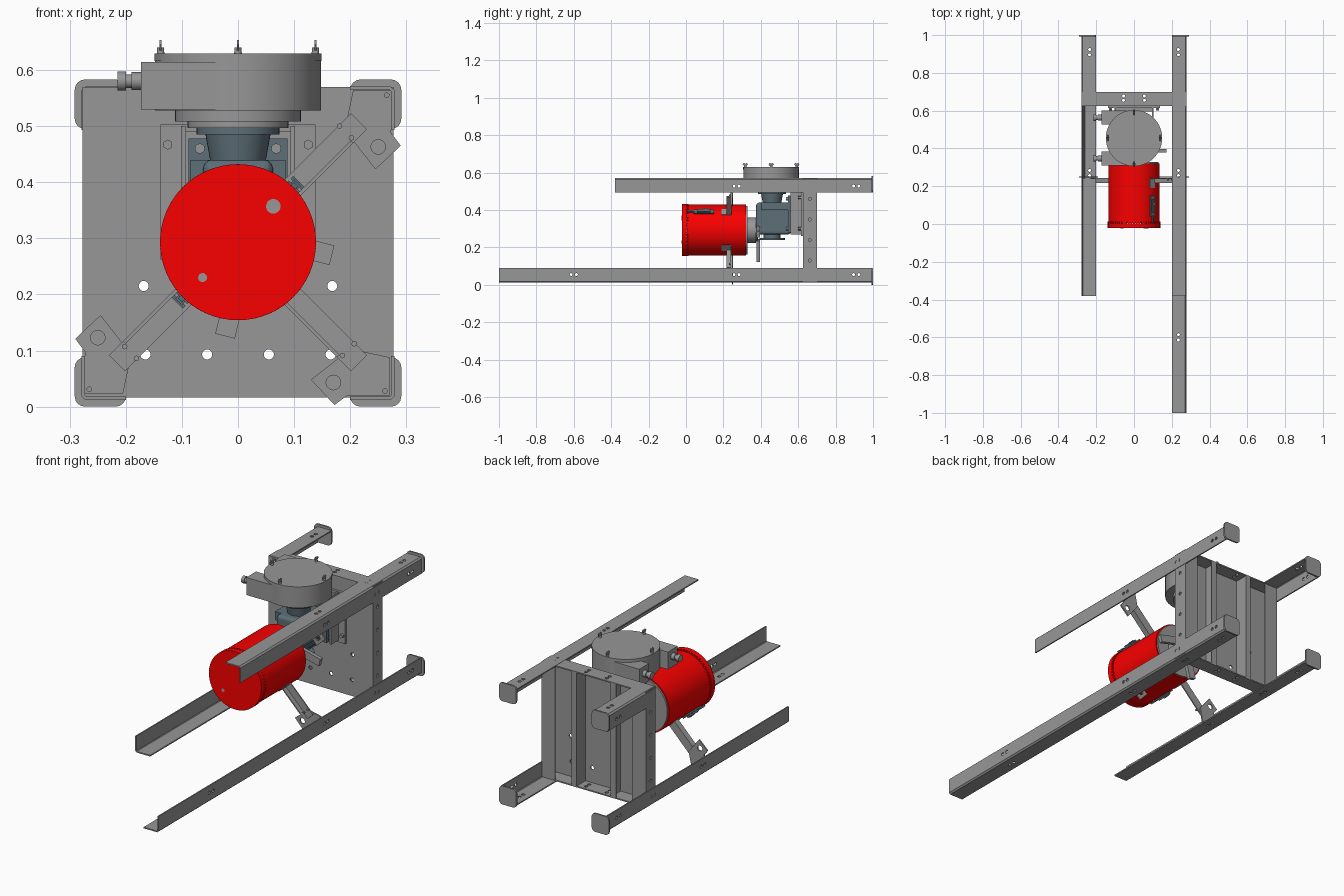
import bpy, bmesh
from math import sin, cos, pi, radians
from mathutils import Vector, Matrix

if "Cube" in bpy.data.objects:
    bpy.data.objects.remove(bpy.data.objects["Cube"])

MZ = 0.293  # motor axis height


def material(name, col):
    m = bpy.data.materials.new(name)
    m.diffuse_color = (*col, 1)
    m.use_nodes = True
    m.node_tree.nodes["Principled BSDF"].inputs["Base Color"].default_value = m.diffuse_color
    return m


RED = material("red_paint", (0.95, 0.0, 0.0))
BLUE = material("blue_grey_casting", (0.11, 0.16, 0.19))
GREY = material("dark_grey_steel", (0.31, 0.31, 0.31))


def finish(name, bm, mat=None, smooth=False):
    bmesh.ops.recalc_face_normals(bm, faces=bm.faces)
    me = bpy.data.meshes.new(name)
    bm.to_mesh(me)
    bm.free()
    ob = bpy.data.objects.new(name, me)
    bpy.context.collection.objects.link(ob)
    me.materials.append(mat or GREY)
    if smooth:
        bpy.ops.object.select_all(action='DESELECT')
        bpy.context.view_layer.objects.active = ob
        ob.select_set(True)
        bpy.ops.object.shade_smooth_by_angle(angle=radians(30))
    return ob


def add_box(bm, x, y, z, mtx=Matrix()):
    c = Vector(((x[0] + x[1]) / 2, (y[0] + y[1]) / 2, (z[0] + z[1]) / 2))
    s = (abs(x[1] - x[0]), abs(y[1] - y[0]), abs(z[1] - z[0]), 1)
    bmesh.ops.create_cube(bm, size=1, matrix=mtx @ Matrix.Translation(c) @ Matrix.Diagonal(s))


def boxes(name, items, mat=None, mtx=Matrix()):
    bm = bmesh.new()
    for x, y, z in items:
        add_box(bm, x, y, z, mtx)
    return finish(name, bm, mat)


ROT = {'x': Matrix.Rotation(pi / 2, 4, 'Y'), 'y': Matrix.Rotation(-pi / 2, 4, 'X'), 'z': Matrix()}


def add_cyl(bm, axis, c, a, b, r, r2=None, n=24):
    # c holds the two coordinates across the axis, a..b the span along it
    mid = (a + b) / 2
    p = {'x': (mid, c[0], c[1]), 'y': (c[0], mid, c[1]), 'z': (c[0], c[1], mid)}[axis]
    bmesh.ops.create_cone(bm, cap_ends=True, segments=n, radius1=r, radius2=r if r2 is None else r2,
                          depth=b - a, matrix=Matrix.Translation(p) @ ROT[axis])


def cyls(name, items, mat=None, n=24):
    bm = bmesh.new()
    for it in items:
        add_cyl(bm, *it, n=n)
    return finish(name, bm, mat, True)


def prism(name, pts, y0, y1, mat=None):
    # outline in x, z extruded along y
    bm = bmesh.new()
    f = bm.faces.new([bm.verts.new((x, y0, z)) for x, z in pts])
    new = bmesh.ops.extrude_face_region(bm, geom=[f])['geom']
    bmesh.ops.translate(bm, vec=(0, y1 - y0, 0), verts=[v for v in new if isinstance(v, bmesh.types.BMVert)])
    bm.faces.ensure_lookup_table()
    return finish(name, bm, mat)


def drill(ob, holes, n=12):
    cut = cyls("hole_cutter", holes, n=n)
    m = ob.modifiers.new("holes", 'BOOLEAN')
    m.operation, m.object, m.solver = 'DIFFERENCE', cut, 'EXACT'
    bpy.context.view_layer.objects.active = ob
    bpy.ops.object.modifier_apply(modifier=m.name)
    bpy.data.objects.remove(cut)


# Angle-section rails with rounded end caps
def rail(name, sx, top, y0):
    mir = lambda z: 0.583 - z if top else z
    prof = [(.2, .012), (.272, .012), (.279, .019), (.279, .09), (.273, .09), (.273, .021), (.27, .018), (.2, .018)]
    ob = prism(name, [(sx * x, mir(z)) for x, z in prof], y0, .998)
    ys = [y for y in (-.97, -.6, .27, .65, .91) if y > y0 + .03]
    holes = []
    for y in ys:
        for d in (-.014, .014):
            holes.append(('x', (y + d, mir(.055)), sx * .276 - .02, sx * .276 + .02, .008))
            holes.append(('z', (sx * .235, y + d), mir(.015) - .02, mir(.015) + .02, .008))
    drill(ob, holes)
    cap = []
    for cx, cz, a0 in ((.273, .018, -90), (.273, .07, 0), (.218, .07, 90), (.218, .018, 180)):
        for k in range(5):
            a = radians(a0 + k * 22.5)
            cap.append((sx * (cx + .018 * cos(a)), mir(cz + .018 * sin(a))))
    prism(name + "_end_cap", cap, .992, 1.0)


rail("lower_right_rail", 1, False, -1)
rail("lower_left_rail", -1, False, -.38)
rail("upper_right_rail", 1, True, -.38)
rail("upper_left_rail", -1, True, .63)

# Back panel: pan with flanges, lips and stiffening ribs
plate = boxes("back_plate", [((-.277, .277), (.626, .632), (.016, .57))])
drill(plate, [('y', (s * x, z), .6, .66, .009)
              for s in (-1, 1) for x, z in ((.168, .215), (.055, .093), (.165, .093))], 20)
top = boxes("top_flange", [((-.277, .277), (.632, .7), (.564, .57))])
bot = boxes("bottom_flange", [((-.277, .277), (.632, .7), (.016, .022))])
for ob, z in ((top, .567), (bot, .019)):
    drill(ob, [('z', (x, y), z - .02, z + .02, .008) for x in (-.055, .055) for y in (.655, .678)])
for s, side in ((-1, "left"), (1, "right")):
    f = boxes(side + "_flange", [((s * .271, s * .277), (.632, .7), (.022, .564))])
    drill(f, [('x', (.662, z), s * .274 - .02, s * .274 + .02, .008) for z in (.13, .24, .35, .46)])
    boxes(side + "_lip", [((s * .205, s * .271), (.694, .7), (.022, .564))])
    boxes(side + "_rib", [((s * .09, s * .096), (.632, .7), (.022, .564)),
                          ((s * .096, s * .118), (.694, .7), (.022, .564))])

# Bracket holding the gearbox to the panel
boxes("gearbox_bracket", [((-.138, .138), (.614, .626), (.262, .503)),
                          ((-.102, -.094), (.56, .614), (.27, .5)),
                          ((.094, .102), (.56, .614), (.27, .5)),
                          ((-.094, .094), (.596, .614), (.29, .49))])
cyls("bracket_bolts", [('y', (s * .125, z), .6, .614, .009) for s in (-1, 1) for z in (.3, .467)], n=6)

# Motor: red drum, ribbed front cap, plugs
cyls("motor_drum", [('y', (0, MZ), .005, .32, .136)], RED, 64)
cyls("motor_cap", [('y', (0, MZ), -.022, .002, .139)], RED, 64)
bm = bmesh.new()
for i in range(60):
    m = Matrix.Translation((0, 0, MZ)) @ Matrix.Rotation(i * 2 * pi / 60, 4, 'Y')
    add_box(bm, (.13, .139), (0, .014), (-.004, .004), m)
finish("cap_ribs", bm, RED)
cyls("cap_plugs", [('y', (.063, .357), -.0235, -.02, .013), ('y', (-.063, .23), -.0235, -.02, .008)], GREY)
cyls("motor_rear_disc", [('y', (0, MZ), .32, .328, .13)], None, 48)
cyls("motor_adapter", [('y', (0, MZ), .328, .375, .068)], None, 32)

# Radial supports, brackets, tie rods, latches and tabs around the motor axis
for a, side in ((0, "upper_right"), (-90, "lower_right"), (180, "lower_left")):
    spin = Matrix.Translation((0, 0, MZ)) @ Matrix.Rotation(-radians(a + 45), 4, 'Y')
    boxes(side + "_arm", [((.128, .305), (.238, .244), (-.02, .02)),
                          ((.128, .27), (.216, .238), (-.02, -.014)),
                          ((.132, .138), (.19, .244), (-.02, .02))], None, spin)
    ca, sa = round(cos(radians(a))), round(sin(radians(a)))
    turn = lambda x, z: (x * ca - z * sa, MZ + x * sa + z * ca)
    pts = [(.19, .2), (.245, .13), (.29, .172), (.273, .195), (.273, .27), (.205, .27)]
    b = prism(side + "_bracket", [turn(*p) for p in pts], .245, .252)
    drill(b, [('y', turn(.25, .17), .2, .3, .013)], 20)
    cyls(side + "_tie_rod", [('y', turn(.265, .262), .24, .63, .005)], n=10)
    cyls(side + "_arm_bolts", [('y', turn(.188 + d, .2 - d), .23, .238, .005) for d in (-.007, .014)], n=8)

for a in (45, 225):
    spin = Matrix.Translation((0, 0, MZ)) @ Matrix.Rotation(-radians(a), 4, 'Y')
    boxes("latch", [((.134, .142), (.04, .15), (-.014, .014)), ((.142, .15), (.06, .13), (-.008, .008)),
                    ((.138, .146), (.005, .045), (-.005, .005)), ((.146, .153), (.1, .112), (-.014, .014))],
          BLUE, spin)
for a in (0, -90):
    spin = Matrix.Translation((0, 0, MZ)) @ Matrix.Rotation(-radians(a - 14), 4, 'Y')
    boxes("adapter_tab", [((.05, .168), (.378, .396), (0, .036))], None, spin)

# Worm gearbox
body = boxes("gearbox_body", [((-.062, .062), (.375, .56), (.27, .44))], BLUE)
bev = body.modifiers.new("round", 'BEVEL')
bev.width, bev.segments = .015, 3
boxes("gearbox_flange", [((-.088, .088), (.545, .565), (.28, .478)), ((-.085, .085), (.4, .55), (.4, .44))], BLUE)
boxes("gearbox_fins", [((-.068, .068), (.39, .54), (z, z + .006)) for z in (.29, .31, .33, .35, .37)], BLUE)
cyls("gearbox_bolts", [('y', (s * .068, z), .535, .545, .009) for s in (-1, 1) for z in (.3, .46)], GREY, 12)
cyls("input_flange", [('y', (0, MZ), .37, .384, .06)], BLUE, 32)
cyls("output_neck", [('z', (0, .46), .43, .485, .048, .058), ('z', (0, .46), .485, .497, .074)], BLUE, 40)
cyls("lower_output", [('z', (0, .46), .25, .275, .045), ('z', (0, .46), .24, .25, .068)], BLUE, 40)

# Round switch housing with lid and wing nuts
C = (0, .455)
cyls("housing_base", [('z', C, .497, .508, .09), ('z', C, .508, .53, .112)], None, 48)
cyls("housing_drum", [('z', C, .528, .616, .148)], None, 64)
cyls("housing_lid", [('z', C, .616, .629, .149)], None, 64)
for i in range(4):
    x, y = C[0] + .138 * cos(i * pi / 2), C[1] + .138 * sin(i * pi / 2)
    cyls("wing_nut_hub", [('z', (x, y), .6, .64, .009, .006)], n=12)
    for s in (-1, 1):
        boxes("wing", [((-.002, .002), (-.006, .006), (0, .016))], None,
              Matrix.Translation((x, y, .637)) @ Matrix.Rotation(s * -.7, 4, 'X'))

# Cable entry blocks and glands
for y in (.347, .563):
    boxes("cable_block", [((-.173, -.04), (y - .037, y + .037), (.53, .614))])
    cyls("cable_gland", [('x', (y, .58), -.19, -.172, .016), ('x', (y, .58), -.2, -.19, .012),
                         ('x', (y, .58), -.215, -.2, .017)], n=16)
